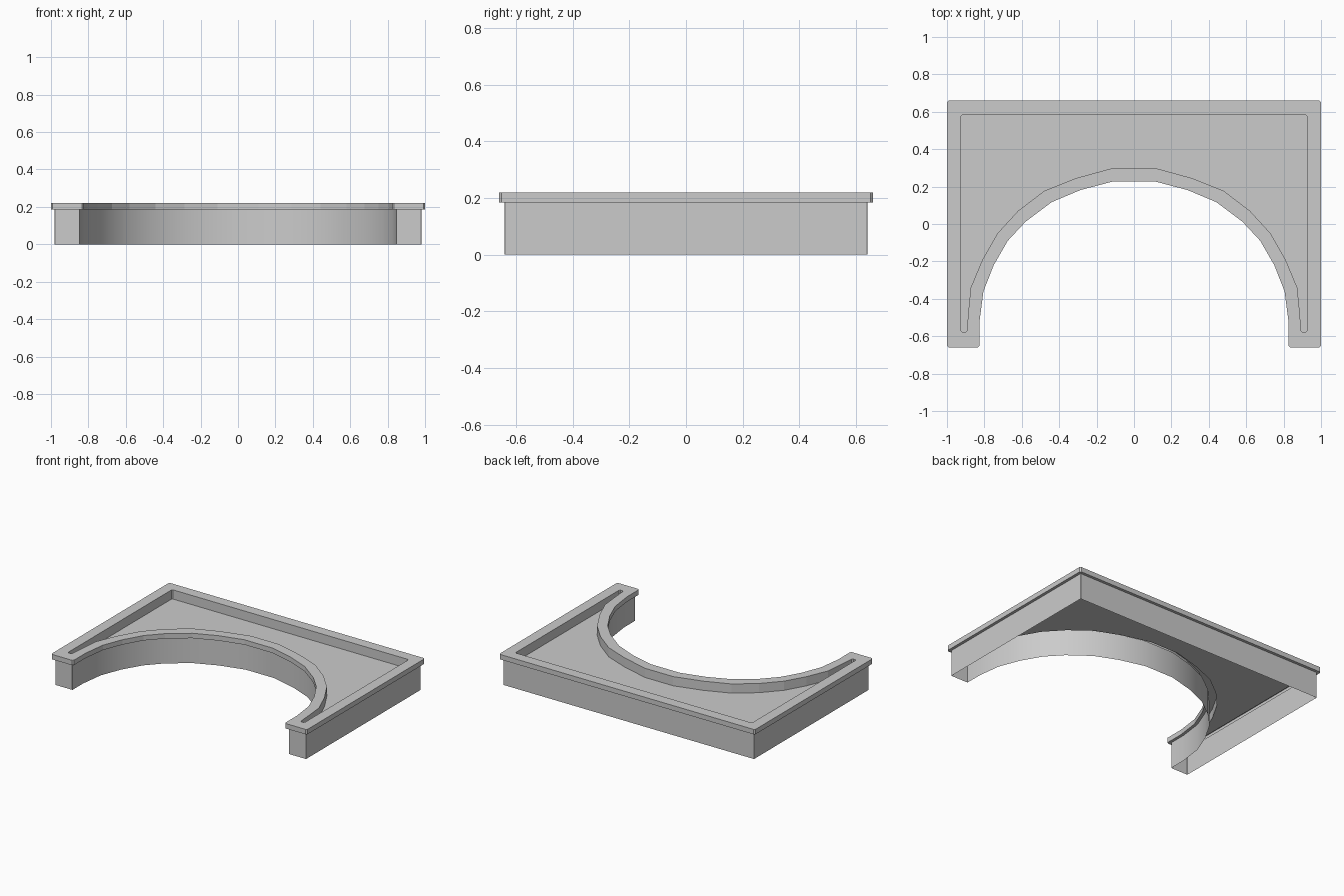
import bpy
import bmesh
from mathutils import Vector

if "Cube" in bpy.data.objects:
    bpy.data.objects.remove(bpy.data.objects["Cube"])

RIM_LOW, RIM_TOP, FLOOR = 0.185, 0.22, 0.155

# Right half outlines: arch apex -> front foot -> outer side -> back corner
rim_half = [(0.11, 0.228), (0.285, 0.182), (0.44, 0.117), (0.58, 0.012),
            (0.675, -0.09), (0.75, -0.22), (0.805, -0.36), (0.826, -0.52),
            (0.826, -0.66), (1.0, -0.66), (1.0, 0.66)]
recess_half = [(0.11, 0.30), (0.31, 0.245), (0.48, 0.177), (0.62, 0.07),
               (0.73, -0.05), (0.81, -0.19), (0.873, -0.34), (0.886, -0.47),
               (0.894, -0.58), (0.925, -0.58), (0.925, 0.585)]


def mirrored(half):
    return [Vector(p) for p in half] + [Vector((-x, y)) for x, y in reversed(half)]


def inset(loop, d):
    """Move every side of a counter-clockwise outline inward by d."""
    out = []
    n = len(loop)
    for i, p in enumerate(loop):
        e1 = (p - loop[i - 1]).normalized()
        e2 = (loop[(i + 1) % n] - p).normalized()
        n1, n2 = Vector((-e1.y, e1.x)), Vector((-e2.y, e2.x))
        out.append(p + (n1 + n2) * d / (1 + n1.dot(n2)))
    return out


def clip_corners(loop, d):
    """Cut the square corners of an outline by d."""
    out = []
    n = len(loop)
    for i, p in enumerate(loop):
        e1 = (loop[i - 1] - p).normalized()
        e2 = (loop[(i + 1) % n] - p).normalized()
        out += [p + e1 * d, p + e2 * d] if e1.dot(e2) > -0.5 else [p]
    return out


def loft(name, rings, cap=False, smooth=False):
    """Skin a stack of (outline, z) rings, optionally closing the last one."""
    bm = bmesh.new()
    rows = [[bm.verts.new((p.x, p.y, z)) for p in loop] for loop, z in rings]
    for a, b in zip(rows, rows[1:]):
        n = len(a)
        for i in range(n):
            j = (i + 1) % n
            bm.faces.new((a[i], a[j], b[j], b[i]))
    if cap:
        face = bm.faces.new(rows[-1])
        face.normal_update()
        bmesh.ops.triangulate(bm, faces=[face])
    mesh = bpy.data.meshes.new(name)
    bm.to_mesh(mesh)
    bm.free()
    obj = bpy.data.objects.new(name, mesh)
    bpy.context.collection.objects.link(obj)
    if smooth:
        bpy.context.view_layer.objects.active = obj
        obj.select_set(True)
        bpy.ops.object.shade_smooth_by_angle(angle=0.5)
        obj.select_set(False)
    return obj


outline = mirrored(rim_half)
rim = clip_corners(outline, 0.009)
wall = clip_corners(inset(outline, 0.02), 0.002)
recess = clip_corners(mirrored(recess_half), 0.008)

# Thin skirt walls, open underneath
loft("skirt_walls", [(wall, 0), (wall, RIM_LOW)], smooth=True)

# Overhanging rim, dropping to the recess
loft("raised_rim", [(wall, RIM_LOW), (rim, RIM_LOW), (rim, RIM_TOP),
                    (recess, RIM_TOP), (recess, FLOOR)])

# Recessed panel
loft("recessed_panel", [(recess, FLOOR)], cap=True)
